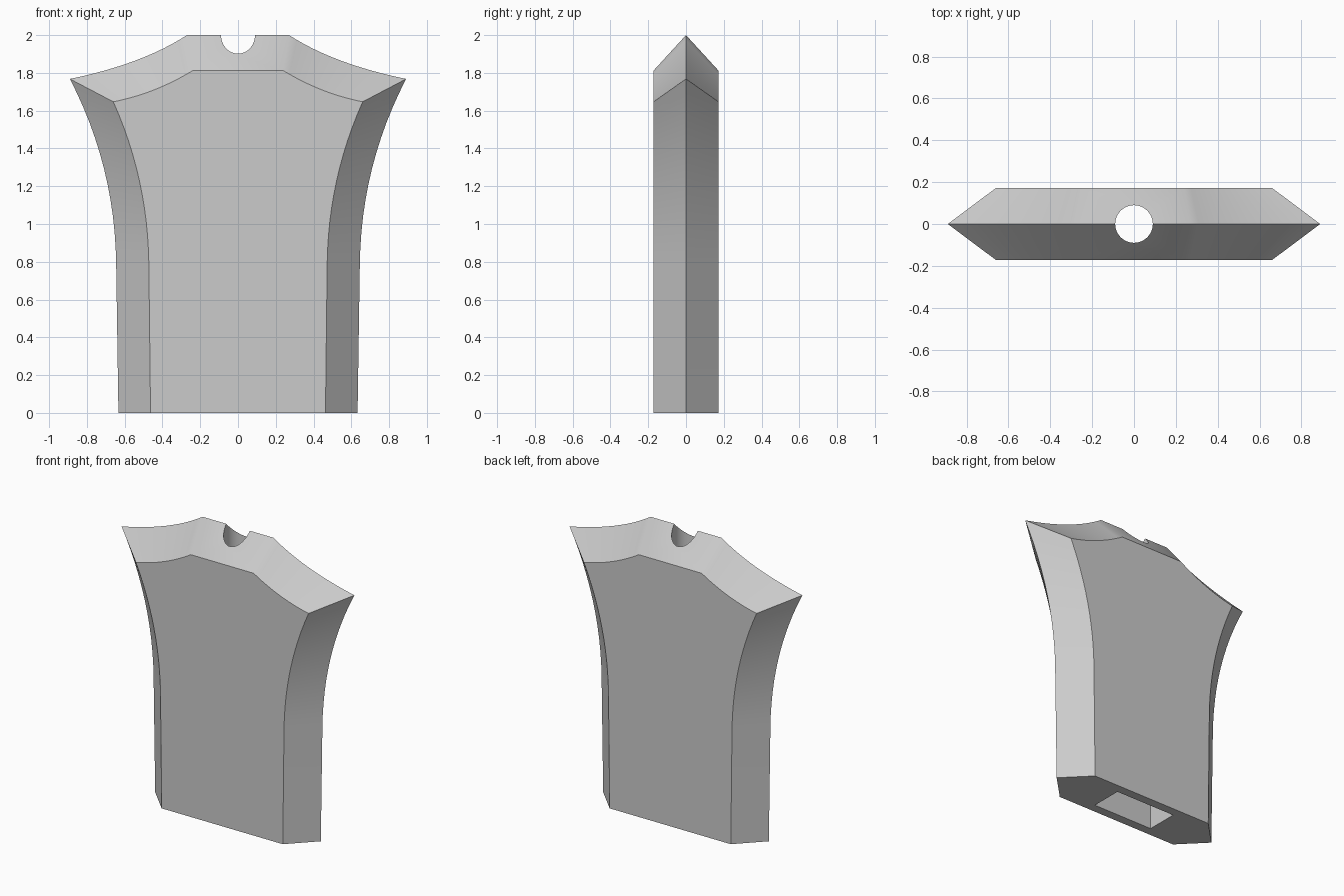
import bpy
import bmesh
from mathutils import Vector

cube = bpy.data.objects.get("Cube")
if cube:
    bpy.data.objects.remove(cube, do_unlink=True)

HALF_DEPTH = 0.172
STEPS = 12

grey = bpy.data.materials.new("plain grey")
grey.use_nodes = True
GREY = (0.6, 0.6, 0.6, 1)
grey.diffuse_color = GREY
grey.node_tree.nodes["Principled BSDF"].inputs["Base Color"].default_value = GREY


def curve(start, control, end):
    """Points along a quadratic curve, including both ends."""
    a, b, c = Vector(start), Vector(control), Vector(end)
    ts = [i / STEPS for i in range(STEPS + 1)]
    return [a * (1 - t) ** 2 + b * 2 * t * (1 - t) + c * t * t for t in ts]


def outline(foot, waist, side_control, tip, top_control, crown):
    """Closed symmetric outline in x and z, from the right-hand half."""
    half = [Vector(foot)] + curve(waist, side_control, tip)
    half += curve(tip, top_control, crown)[1:]
    return half + [Vector((-p.x, p.y)) for p in reversed(half)]


# Ridge outline in the middle plane, and the smaller outline of the flat faces
ridge = outline((0.633, 0), (0.645, 0.79), (0.652, 1.31),
                (0.89, 1.768), (0.506, 1.847), (0.27, 2))
flat = outline((0.463, 0), (0.472, 0.79), (0.478, 1.24),
               (0.66, 1.647), (0.44, 1.69), (0.24, 1.812))

# Body: flat front and back joined to the ridge by bevels
bm = bmesh.new()


def ring(points, y):
    return [bm.verts.new((p.x, y, p.y)) for p in points]


front, middle, back = ring(flat, -HALF_DEPTH), ring(ridge, 0), ring(flat, HALF_DEPTH)
count = len(front)
bm.faces.new(front)
bm.faces.new(back[::-1])
for i in range(count - 1):
    for a, b in ((front, middle), (middle, back)):
        bm.faces.new((a[i], a[i + 1], b[i + 1], b[i]))
# Flat underside
bm.faces.new((front[0], front[-1], middle[-1], back[-1], back[0], middle[0]))
bmesh.ops.recalc_face_normals(bm, faces=bm.faces)
mesh = bpy.data.meshes.new("guard_body")
bm.to_mesh(mesh)
bm.free()
mesh.materials.append(grey)
body = bpy.data.objects.new("guard_body", mesh)
bpy.context.collection.objects.link(body)

# Cutters: rectangular slot from below, round bore from above
bpy.ops.mesh.primitive_cube_add(size=1, location=(0, 0, 0.4))
slot = bpy.context.object
slot.name = "slot_cutter"
slot.scale = (0.455, 0.22, 1.2)
bpy.ops.mesh.primitive_cylinder_add(vertices=48, radius=0.09, depth=1.4,
                                    location=(0, 0, 1.5))
bore = bpy.context.object
bore.name = "bore_cutter"

for cutter in (slot, bore):
    cutter.hide_render = True
    cutter.data.materials.append(grey)
    cut = body.modifiers.new(cutter.name, "BOOLEAN")
    cut.operation = "DIFFERENCE"
    cut.solver = "EXACT"
    cut.object = cutter

bpy.ops.object.select_all(action="DESELECT")
body.select_set(True)
bpy.context.view_layer.objects.active = body
for name in [m.name for m in body.modifiers]:
    bpy.ops.object.modifier_apply(modifier=name)
for cutter in (slot, bore):
    bpy.data.objects.remove(cutter, do_unlink=True)
bpy.ops.object.shade_smooth_by_angle(angle=0.4)
